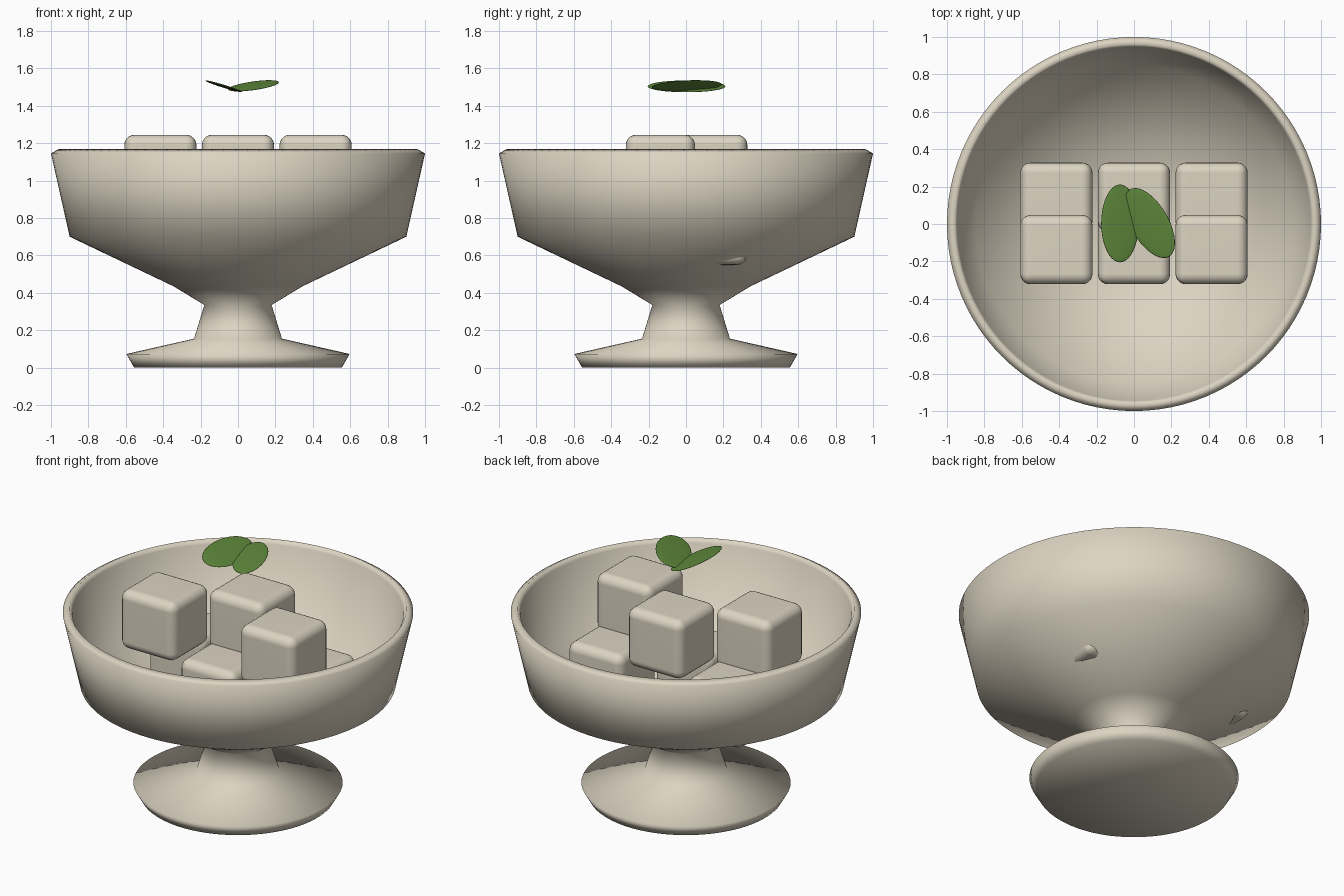
import bpy, bmesh, math
from mathutils import Matrix

if "Cube" in bpy.data.objects:
    bpy.data.objects.remove(bpy.data.objects["Cube"])


def material(name, rgb):
    m = bpy.data.materials.new(name)
    m.diffuse_color = (*rgb, 1)
    m.use_nodes = True
    m.node_tree.nodes["Principled BSDF"].inputs["Base Color"].default_value = m.diffuse_color
    return m


cream = material("cream", (0.72, 0.66, 0.54))
green = material("leaf_green", (0.115, 0.25, 0.045))


def add_object(name, bm, mat):
    bmesh.ops.recalc_face_normals(bm, faces=bm.faces)
    for f in bm.faces:
        f.smooth = True
    me = bpy.data.meshes.new(name)
    bm.to_mesh(me)
    bm.free()
    me.materials.append(mat)
    ob = bpy.data.objects.new(name, me)
    bpy.context.collection.objects.link(ob)
    return ob


# Footed bowl: one lathed profile, outside then inside
profile = [(0, 0.005), (0.555, 0.005), (0.597, 0.073), (0.235, 0.155),
           (0.18, 0.335), (0.345, 0.435), (0.90, 0.70), (1.0, 1.145),
           (0.96, 1.168), (0.945, 1.14), (0.85, 0.72), (0.33, 0.475), (0, 0.42)]
bm = bmesh.new()
verts = [bm.verts.new((r, 0, z - 0.005 if z < 0.01 else z)) for r, z in profile]
edges = [bm.edges.new(p) for p in zip(verts, verts[1:])]
bmesh.ops.spin(bm, geom=verts + edges, cent=(0, 0, 0), axis=(0, 0, 1),
               angle=math.tau, steps=96, use_merge=True)
bmesh.ops.remove_doubles(bm, verts=bm.verts, dist=1e-4)
add_object("footed_bowl", bm, cream)

# Six rounded cubes in two alternating layers
for i, x in enumerate((-0.415, 0, 0.415)):
    for j, y in enumerate((-0.137, 0.143)):
        upper = (i + j) % 2 == 0
        bm = bmesh.new()
        bmesh.ops.create_cube(bm, size=1, matrix=Matrix.Diagonal((0.386, 0.37, 0.37, 1)))
        bmesh.ops.bevel(bm, geom=bm.edges[:], offset=0.055, segments=5,
                        profile=0.5, affect='EDGES')
        ob = add_object(f"cube_{i}_{j}", bm, cream)
        ob.location = (x, y, 1.06 if upper else 0.735)
        mod = ob.modifiers.new("weighted", 'WEIGHTED_NORMAL')
        mod.keep_sharp = True

# Two thin tilted leaves floating as garnish
for name, loc, half_w, tilt, turn in (
        ("left_leaf", (-0.075, 0.003, 1.504), 0.105, 17, 0),
        ("right_leaf", (0.083, 0.005, 1.507), 0.105, -16, 30)):
    bm = bmesh.new()
    bmesh.ops.create_uvsphere(bm, u_segments=40, v_segments=20, radius=1,
                              matrix=Matrix.Diagonal((half_w, 0.208, 0.008, 1)))
    ob = add_object(name, bm, green)
    ob.location = loc
    ob.rotation_euler = (0, math.radians(tilt), math.radians(turn))
